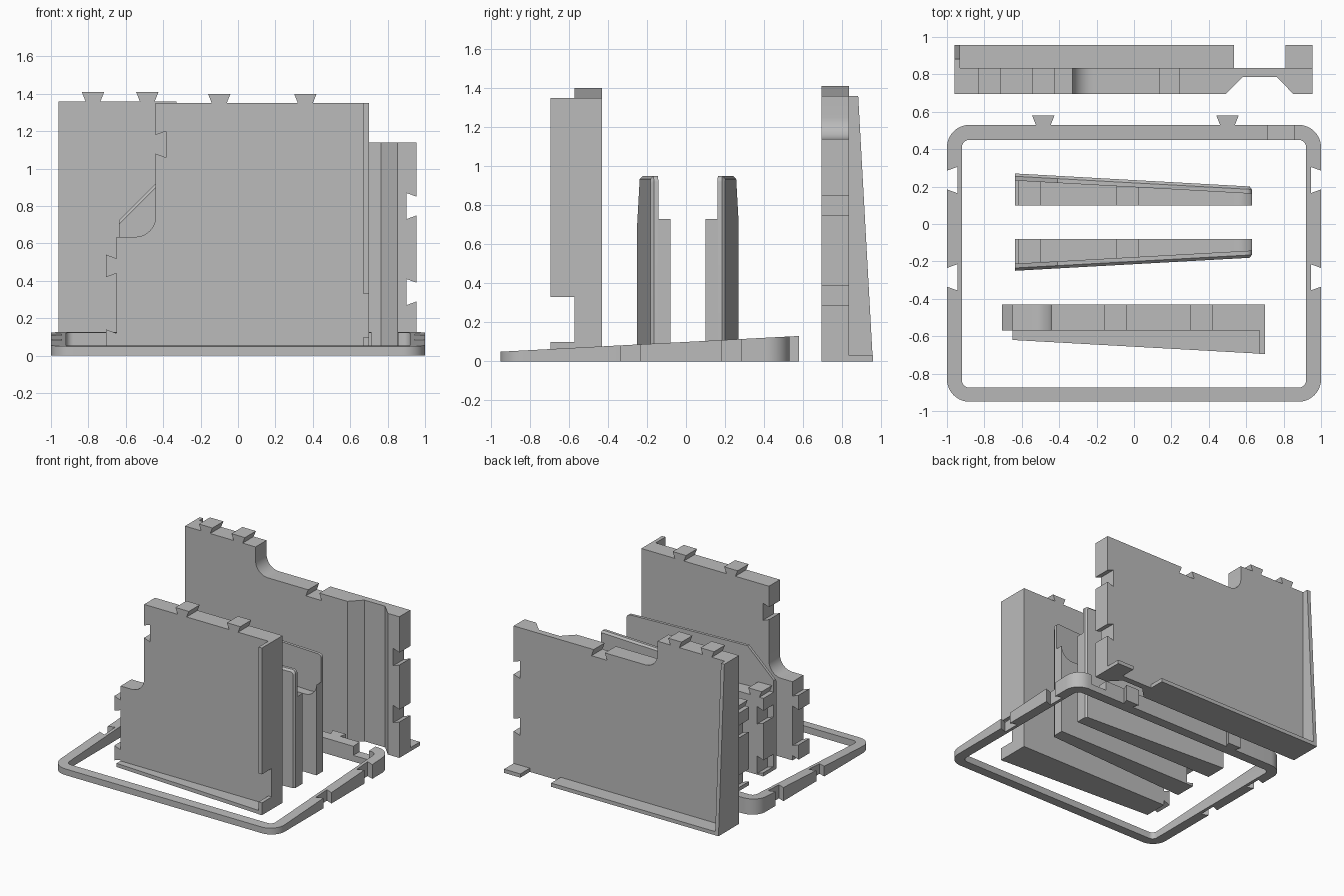
import bpy, bmesh, math
from mathutils import Vector

if "Cube" in bpy.data.objects:
    bpy.data.objects.remove(bpy.data.objects["Cube"])

grey = bpy.data.materials.new("plain grey")
grey.diffuse_color = (0.5, 0.5, 0.5, 1)
grey.use_nodes = True
grey.node_tree.nodes["Principled BSDF"].inputs["Base Color"].default_value = grey.diffuse_color


def loft(name, rings):
    """Skin matching point rings and close both ends."""
    bm = bmesh.new()
    rows = [[bm.verts.new(p) for p in ring] for ring in rings]
    for a, b in zip(rows, rows[1:]):
        for i in range(len(a)):
            j = (i + 1) % len(a)
            bm.faces.new((a[i], a[j], b[j], b[i]))
    bm.faces.new(rows[0])
    bm.faces.new(rows[-1])
    bmesh.ops.recalc_face_normals(bm, faces=bm.faces)
    me = bpy.data.meshes.new(name)
    bm.to_mesh(me)
    bm.free()
    ob = bpy.data.objects.new(name, me)
    bpy.context.collection.objects.link(ob)
    me.materials.append(grey)
    return ob


def upright(name, outline, y0, y1):
    """Extrude an x-z outline between y0(x) and y1(x)."""
    return loft(name, [[(x, f(x), z) for x, z in outline] for f in (y0, y1)])


def slab(name, outline, z0, z1):
    """Extrude an x-y outline between z0 and z1(y)."""
    return loft(name, [[(x, y, z0) for x, y in outline], [(x, y, z1(y)) for x, y in outline]])


def box(name, lo, hi):
    x0, y0, z0 = lo
    x1, y1, z1 = hi
    return slab(name, [(x0, y0), (x1, y0), (x1, y1), (x0, y1)], z0, lambda y: z1)


def const(v):
    return lambda t: v


def arc(cx, cy, r, a0, a1, n=10):
    return [(cx + r * math.cos(math.radians(a0 + (a1 - a0) * i / n)),
             cy + r * math.sin(math.radians(a0 + (a1 - a0) * i / n))) for i in range(n + 1)]


def joint(c, along, depth):
    """Dovetail on an edge running in direction along; positive depth is a tab,
    negative a notch. Outlines run counter-clockwise, so outward is to the right."""
    c, d = Vector(c), Vector(along)
    n = Vector((d.y, -d.x)) * depth
    a, b = (0.04, 0.06) if depth > 0 else (0.05, 0.07)
    return [tuple(c - d * a), tuple(c - d * b + n), tuple(c + d * b + n), tuple(c + d * a)]


R, U, L, D = (1, 0), (0, 1), (-1, 0), (0, -1)


def smooth(ob):
    bpy.ops.object.select_all(action='DESELECT')
    bpy.context.view_layer.objects.active = ob
    ob.select_set(True)
    bpy.ops.object.shade_smooth_by_angle(angle=math.radians(30))


def cut(ob, cutter):
    m = ob.modifiers.new("cut", 'BOOLEAN')
    m.operation = 'DIFFERENCE'
    m.solver = 'EXACT'
    m.object = cutter
    bpy.context.view_layer.objects.active = ob
    bpy.ops.object.modifier_apply(modifier=m.name)
    bpy.data.objects.remove(cutter)


# Base frame: sloped rounded ring with back tabs and side notches
outer = (arc(-0.88, -0.83, 0.12, 180, 270) + arc(0.88, -0.83, 0.12, 270, 360)
         + joint((1, -0.285), U, -0.055) + joint((1, 0.235), U, -0.055)
         + arc(0.88, 0.41, 0.12, 0, 90)
         + joint((0.5, 0.53), L, 0.05) + joint((-0.485, 0.53), L, 0.05)
         + arc(-0.88, 0.41, 0.12, 90, 180)
         + joint((-1, 0.235), D, -0.055) + joint((-1, -0.285), D, -0.055))
inner = (arc(-0.88, -0.835, 0.04, 180, 270, 6) + arc(0.88, -0.835, 0.04, 270, 360, 6)
         + arc(0.88, 0.41, 0.04, 0, 90, 6) + arc(-0.88, 0.41, 0.04, 90, 180, 6))
frame = slab("base_frame", outer, 0, lambda y: 0.05 + (y + 0.95) * 0.08 / 1.52)
cut(frame, slab("frame_opening", inner, -0.1, const(0.3)))
cut(frame, box("frame_step", (0.715, 0.4, 0.05), (0.855, 0.6, 0.3)))
smooth(frame)

# Front wall: stepped panel, side flange and bottom lip
panel = ([(-0.65, 0), (0.7, 0), (0.7, 1.35)]
         + joint((0.36, 1.35), L, 0.05) + joint((-0.1, 1.35), L, 0.05)
         + [(-0.44, 1.35)] + joint((-0.44, 1.13), D, -0.055)
         + arc(-0.55, 0.745, 0.11, 0, -90) + [(-0.65, 0.635)]
         + joint((-0.65, 0.48), D, 0.055) + joint((-0.65, 0.08), D, 0.055))
smooth(upright("front_wall", panel, const(-0.57), const(-0.43)))
box("front_wall_flange", (0.67, -0.695, 0.33), (0.7, -0.57, 1.35))
box("front_wall_foot", (0.67, -0.695, 0), (0.7, -0.57, 0.1))
slab("front_wall_lip", [(-0.65, -0.62), (0.67, -0.693), (0.67, -0.57), (-0.65, -0.57)], 0, const(0.03))

# Back wall: stepped panel with a vertical channel, tapered flange, split lip
panel = ([(-0.96, 0), (0.955, 0)]
         + joint((0.955, 0.34), U, -0.055) + joint((0.955, 0.8), U, -0.055)
         + [(0.955, 1.14)] + joint((0.19, 1.14), L, -0.055)
         + arc(-0.22, 1.25, 0.11, 270, 180) + [(-0.33, 1.36)]
         + joint((-0.485, 1.36), L, 0.05) + joint((-0.775, 1.36), L, 0.05)
         + [(-0.96, 1.36)])
back = upright("back_wall", panel, const(0.695), const(0.835))
cut(back, slab("channel", [(0.44, 0.645), (0.9, 0.645), (0.765, 0.785), (0.58, 0.785)],
               -0.1, const(1.3)))
smooth(back)
side = [(0.835, 0), (0.957, 0), (0.882, 1.36), (0.835, 1.36)]
loft("back_wall_flange", [[(x, y, z) for y, z in side] for x in (-0.96, -0.93)])
box("back_wall_lip_long", (-0.93, 0.835, 0), (0.535, 0.957, 0.03))
box("back_wall_lip_short", (0.81, 0.835, 0), (0.955, 0.957, 0.03))


# Two mirrored inner dividers: jointed block plus slanted chamfered plate
def slant(y):
    return lambda x: y - (x + 0.635) * 0.07 / 1.265


block = ([(-0.635, 0), (0.63, 0)] + arc(0.53, 0.73, 0.1, 0, -90)
         + joint((-0.035, 0.63), L, 0.05) + joint((-0.56, 0.63), L, 0.05)
         + [(-0.635, 0.63)] + joint((-0.635, 0.48), D, -0.055) + joint((-0.635, 0.08), D, -0.055))
plate = [(-0.635, 0), (0.63, 0)] + arc(0.6, 0.92, 0.03, 0, 90, 6) + [(-0.41, 0.95), (-0.635, 0.725)]
inset = ([(-0.635, 0), (0.618, 0)] + arc(0.593, 0.91, 0.025, 0, 90, 6)
         + [(-0.404, 0.935), (-0.635, 0.704)])
for label, s in (("rear", 1), ("front", -1)):
    def at(f):
        return lambda x: 0.01 + s * (f(x) - 0.01)
    smooth(upright(label + "_divider_block", block, at(const(0.1)), at(slant(0.235))))
    rings = [[(x, at(slant(y))(x), z) for x, z in o]
             for o, y in ((plate, 0.232), (plate, 0.255), (inset, 0.27))]
    smooth(loft(label + "_divider_plate", rings))
